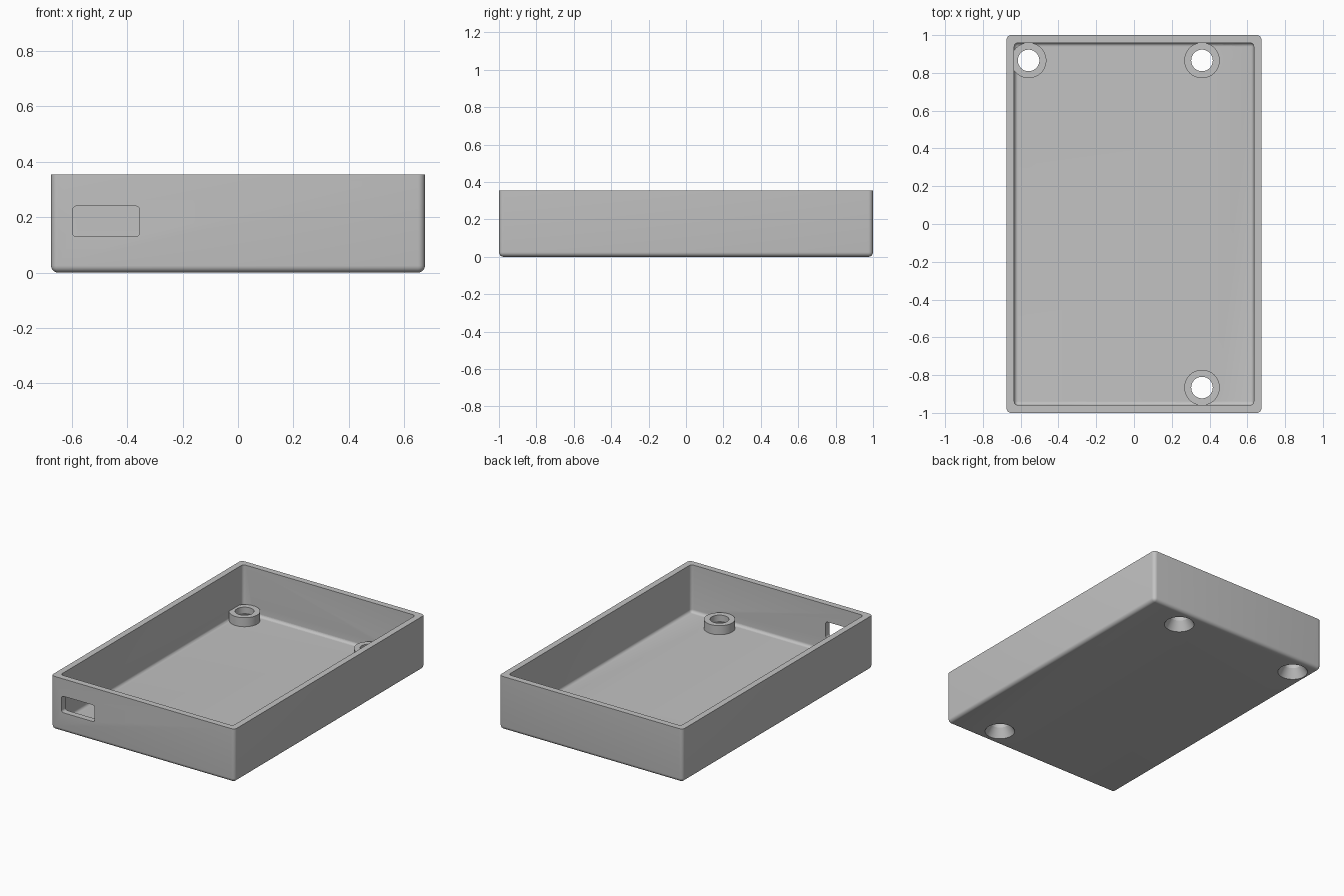
import bpy, bmesh, math

cube = bpy.data.objects.get("Cube")
if cube:
    bpy.data.objects.remove(cube, do_unlink=True)

W, D, H = 1.35, 2.0, 0.355      # outer size
WALL, FILLET = 0.041, 0.025
FLOOR, BOSS_TOP = 0.04, 0.10
POST_R, HOLE_R, SINK_R, SINK_DEPTH = 0.094, 0.057, 0.092, 0.06
POSTS = [(-0.558, 0.866), (0.36, 0.866), (0.36, -0.866)]

grey = bpy.data.materials.new("grey plastic")
grey.use_nodes = True
colour = (0.54, 0.54, 0.54, 1)
grey.diffuse_color = colour
grey.node_tree.nodes["Principled BSDF"].inputs["Base Color"].default_value = colour


def make_object(name, bm):
    bmesh.ops.recalc_face_normals(bm, faces=bm.faces)
    mesh = bpy.data.meshes.new(name)
    bm.to_mesh(mesh)
    bm.free()
    mesh.materials.append(grey)
    obj = bpy.data.objects.new(name, mesh)
    bpy.context.collection.objects.link(obj)
    return obj


def rounded_box(name, low, high, radius, keep):
    """Box whose edges are rounded, except those the keep rule picks out."""
    bm = bmesh.new()
    bmesh.ops.create_cube(bm, size=1)
    for v in bm.verts:
        v.co = [low[i] if v.co[i] < 0 else high[i] for i in range(3)]
    edges = [e for e in bm.edges if not keep(*[v.co for v in e.verts])]
    bmesh.ops.bevel(bm, geom=edges, offset=radius, segments=6,
                    profile=0.5, affect='EDGES')
    return make_object(name, bm)


def turned(name, profile, x, y, sides=64):
    """Closed solid turned around a vertical axis from (radius, z) points."""
    bm = bmesh.new()
    rings = []
    for r, z in profile:
        angles = [math.tau * i / sides for i in range(sides)]
        rings.append([bm.verts.new((x + r * math.cos(a), y + r * math.sin(a), z))
                      for a in angles])
    for a, b in zip(rings, rings[1:]):
        for i in range(sides):
            j = (i + 1) % sides
            bm.faces.new((a[i], a[j], b[j], b[i]))
    bm.faces.new(rings[0])
    bm.faces.new(rings[-1])
    return make_object(name, bm)


def combine(target, tool, operation):
    tool.hide_render = True
    mod = target.modifiers.new(operation.lower(), 'BOOLEAN')
    mod.object, mod.operation, mod.solver = tool, operation, 'EXACT'
    bpy.context.view_layer.objects.active = target
    bpy.ops.object.modifier_apply(modifier=mod.name)
    bpy.data.objects.remove(tool, do_unlink=True)


def top_edge(a, b):
    return a.z > H - 0.01 and b.z > H - 0.01


def side_edge(a, b):
    return abs(a.y - b.y) < 0.01


# Open tray with rounded corners and bottom
tray = rounded_box("case_tray", (-W / 2, -D / 2, 0), (W / 2, D / 2, H),
                   FILLET, top_edge)
ix, iy = W / 2 - WALL, D / 2 - WALL
cavity = rounded_box("cavity_cutter", (-ix, -iy, FLOOR), (ix, iy, H + 0.1),
                     0.02, top_edge)
combine(tray, cavity, 'DIFFERENCE')

# Screw posts
for x, y in POSTS:
    post = turned("screw_post", [(POST_R, FLOOR / 2), (POST_R, BOSS_TOP)], x, y)
    combine(tray, post, 'UNION')

# Countersunk holes through the posts and floor
slope = (SINK_R - HOLE_R) / SINK_DEPTH
for x, y in POSTS:
    drill = turned("hole_cutter", [(SINK_R + 0.01 * slope, -0.01),
                                   (HOLE_R, SINK_DEPTH),
                                   (HOLE_R, BOSS_TOP + 0.05)], x, y)
    combine(tray, drill, 'DIFFERENCE')

# Connector slot in the front wall
slot = rounded_box("slot_cutter", (-0.598, -D / 2 - 0.1, 0.13),
                   (-0.355, -D / 2 + 0.08, 0.24), 0.015,
                   lambda a, b: not (abs(a.y - b.y) > 0.1))
combine(tray, slot, 'DIFFERENCE')

# Smooth fillets and bores, crisp edges elsewhere
bpy.ops.object.select_all(action='DESELECT')
tray.select_set(True)
bpy.context.view_layer.objects.active = tray
bpy.ops.object.shade_smooth_by_angle(angle=math.radians(25))
